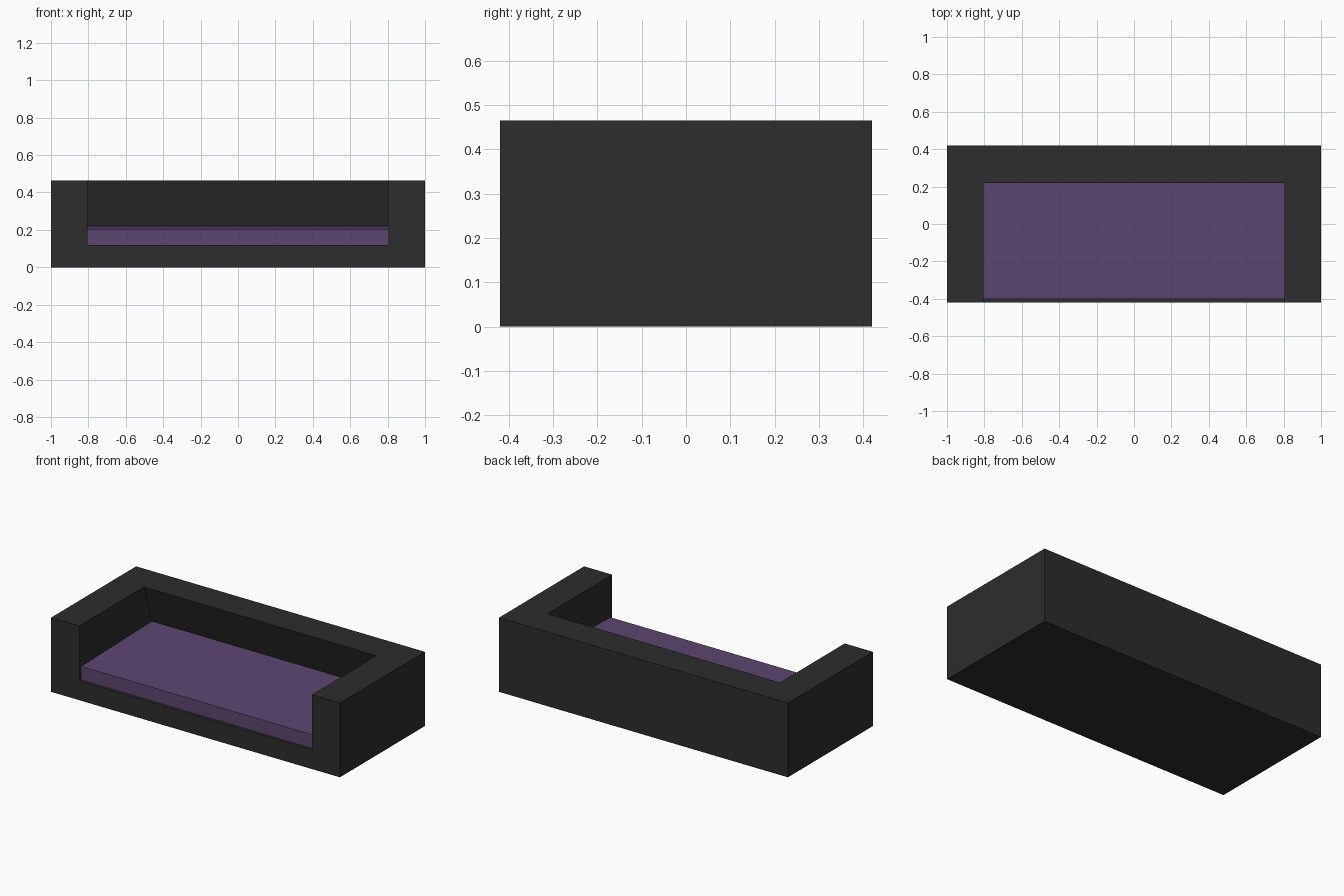
import bpy, bmesh

if "Cube" in bpy.data.objects:
    bpy.data.objects.remove(bpy.data.objects["Cube"])


def material(name, rgb):
    m = bpy.data.materials.new(name)
    m.diffuse_color = (*rgb, 1.0)
    m.use_nodes = True
    m.node_tree.nodes["Principled BSDF"].inputs["Base Color"].default_value = m.diffuse_color
    return m


def prism(name, profile, half_width, mat):
    """Extrude a (y, z) side profile across x."""
    bm = bmesh.new()
    left = [bm.verts.new((-half_width, y, z)) for y, z in profile]
    right = [bm.verts.new((half_width, y, z)) for y, z in profile]
    bm.faces.new(left)
    bm.faces.new(right[::-1])
    n = len(profile)
    for i in range(n):
        j = (i + 1) % n
        bm.faces.new((left[i], right[i], right[j], left[j]))
    bmesh.ops.recalc_face_normals(bm, faces=bm.faces)
    mesh = bpy.data.meshes.new(name)
    bm.to_mesh(mesh)
    bm.free()
    obj = bpy.data.objects.new(name, mesh)
    obj.data.materials.append(mat)
    bpy.context.collection.objects.link(obj)
    return obj


charcoal = material("charcoal", (0.026, 0.026, 0.026))
purple = material("muted purple", (0.107, 0.061, 0.162))

W, D, H = 1.0, 0.42, 0.465      # half width, half depth, height
INNER, FLOOR = 0.805, 0.12      # arm inner face, recess floor


def back_y(z):
    """Backrest face leans away towards the bottom."""
    return 0.22 + (H - z) * 0.32


# frame: solid block with base, arms and backrest
frame = prism("sofa_frame", [(-D, 0), (D, 0), (D, H), (-D, H)], W, charcoal)

# seat recess cut out of the block
cutter = prism("recess_cutter",
               [(-0.6, FLOOR), (back_y(FLOOR), FLOOR), (back_y(0.6), 0.6), (-0.6, 0.6)],
               INNER, charcoal)
cutter.hide_render = True
mod = frame.modifiers.new("recess", 'BOOLEAN')
mod.operation = 'DIFFERENCE'
mod.solver = 'EXACT'
mod.object = cutter
bpy.context.view_layer.objects.active = frame
bpy.ops.object.modifier_apply(modifier=mod.name)
bpy.data.objects.remove(cutter, do_unlink=True)

# seat cushion: slab rising slightly towards the back
prism("seat_cushion",
      [(-0.402, FLOOR), (back_y(FLOOR), FLOOR), (back_y(0.22), 0.22), (-0.402, 0.205)],
      INNER, purple)
